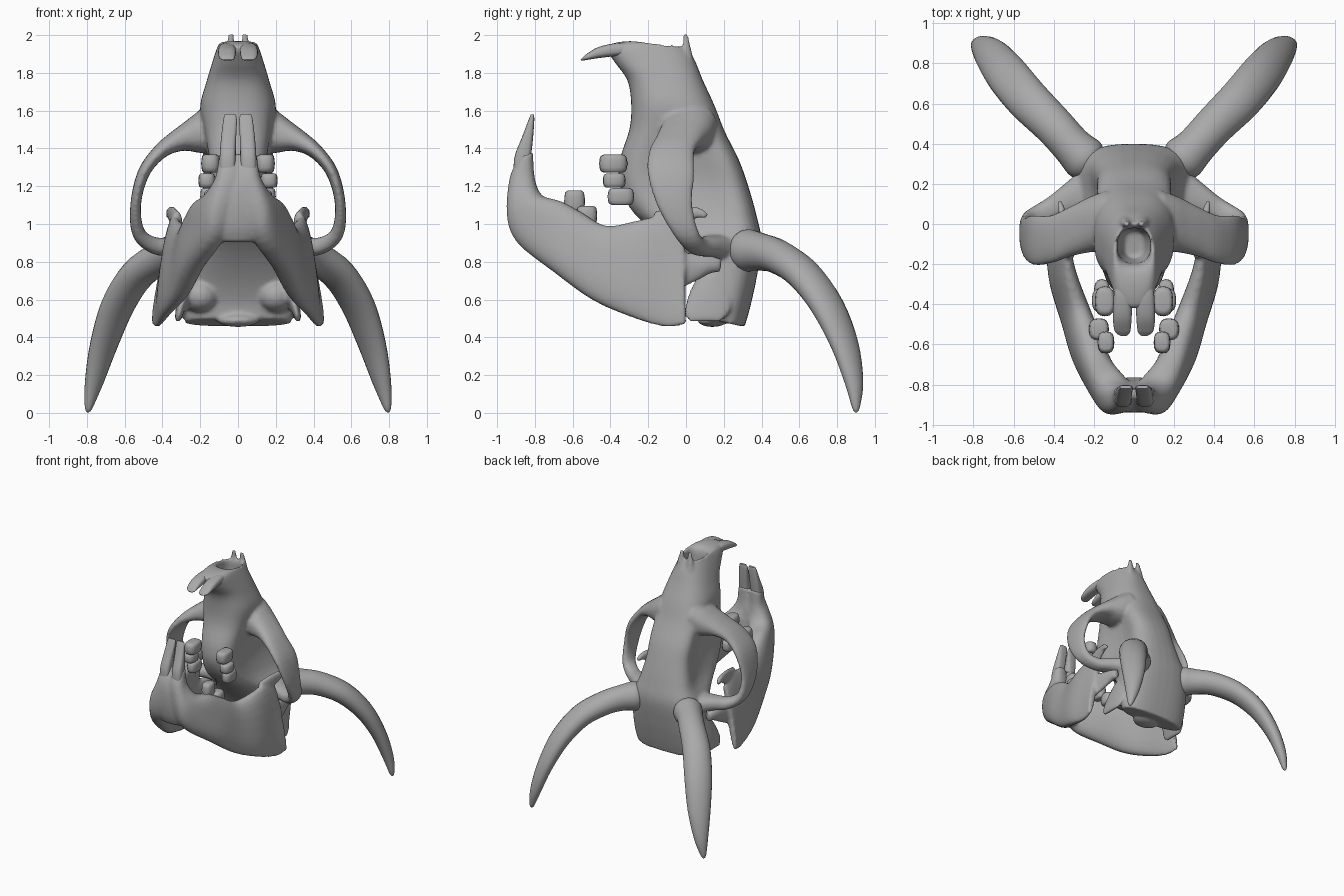
import bpy, bmesh, math
from mathutils import Vector

bone = bpy.data.materials.new("bone grey")
bone.diffuse_color = (0.40, 0.40, 0.40, 1)


def spline(secs, k):
    """Catmull-Rom interpolation of section tuples."""
    n = max(len(s) for s in secs)
    s = [tuple(q) + (0,) * (n - len(q)) for q in secs]
    out = []
    for i in range(len(s) - 1):
        p0, p1, p2, p3 = s[max(i - 1, 0)], s[i], s[i + 1], s[min(i + 2, len(s) - 1)]
        for j in range(k):
            t = j / k
            out.append([0.5 * (2 * b + (c - a) * t + (2 * a - 5 * b + 4 * c - d) * t * t
                               + (3 * b - a - 3 * c + d) * t ** 3)
                        for a, b, c, d in zip(p0, p1, p2, p3)])
    return out + [list(s[-1])]


def loft(bm, secs, side=1, n=24, k=4, e=1.0, cross=None):
    """Section: end A, end B, half thickness, pinch, taper."""
    secs = spline(secs, k)
    secs = [(Vector(q[0:3]), Vector(q[3:6]), list(q[6:]) + [0, 0]) for q in secs]
    mids = [(a + b) / 2 for a, b, _ in secs]
    rings = []
    for i, (a, b, r) in enumerate(secs):
        tan = mids[min(i + 1, len(mids) - 1)] - mids[max(i - 1, 0)]
        u = (a - b) / 2
        v = Vector(cross) if cross else tan.cross(u).normalized()
        ring = []
        for j in range(n):
            c, s = math.cos(2 * math.pi * j / n), math.sin(2 * math.pi * j / n)
            cc, ss = (math.copysign(abs(w) ** e, w) for w in (c, s))
            p = mids[i] + u * cc + v * ss * r[0] * (1 - r[1] * s ** 4) * (1 + r[2] * c)
            ring.append(bm.verts.new((p.x * side, p.y, p.z)))
        rings.append(ring)
    for p, q in zip(rings, rings[1:]):
        for j in range(n):
            bm.faces.new((p[j], p[(j + 1) % n], q[(j + 1) % n], q[j]))
    bm.faces.new(rings[0])
    bm.faces.new(rings[-1])


def tube(bm, pts, axis, side=1, **kw):
    """Path points (x, y, z, half width along axis, half thickness)."""
    d = Vector(axis).normalized()
    loft(bm, [(*(Vector(p[:3]) + d * p[3]), *(Vector(p[:3]) - d * p[3]), p[4])
              for p in pts], side, **kw)


def blob(bm, c, r):
    res = bmesh.ops.create_uvsphere(bm, u_segments=20, v_segments=12, radius=1)
    for v in res["verts"]:
        v.co = Vector((v.co.x * r[0] + c[0], v.co.y * r[1] + c[1], v.co.z * r[2] + c[2]))


def finish(bm, name, voxel=0, smooth=3):
    bmesh.ops.recalc_face_normals(bm, faces=bm.faces)
    me = bpy.data.meshes.new(name)
    bm.to_mesh(me)
    bm.free()
    ob = bpy.data.objects.new(name, me)
    bpy.context.collection.objects.link(ob)
    me.materials.append(bone)
    bpy.context.view_layer.objects.active = ob
    ob.select_set(True)
    if voxel:
        m = ob.modifiers.new("fuse", "REMESH")
        m.mode, m.voxel_size, m.use_smooth_shade = "VOXEL", voxel, True
        m = ob.modifiers.new("soften", "SMOOTH")
        m.factor, m.iterations = 0.5, smooth
    else:
        bpy.ops.object.shade_smooth_by_angle(angle=math.radians(50))
    ob.select_set(False)
    return ob


# Cranium: nasal cavity, snout, orbit region, braincase, occiput
bm = bmesh.new()
loft(bm, [
    (0, -.17, 1.70, 0, -.03, 1.72, .05),
    (0, -.19, 1.82, 0, -.02, 1.84, .08),
    (0, -.21, 1.94, 0, -.02, 1.915, .083),
    (0, -.30, 1.968, 0, -.005, 1.945, .095),
    (0, -.42, 1.94, 0, .01, 1.93, .11),
    (0, -.38, 1.86, 0, .05, 1.86, .135),
    (0, -.31, 1.76, 0, .09, 1.76, .165),
    (0, -.29, 1.63, 0, .15, 1.63, .20),
    (0, -.30, 1.50, 0, .205, 1.49, .225, .18, -.1),
    (0, -.35, 1.34, 0, .28, 1.34, .235, .36, -.18),
    (0, -.35, 1.20, 0, .33, 1.20, .235, .38, -.2),
    (0, -.27, 1.05, 0, .375, 1.04, .26, .28, -.22),
    (0, -.10, .90, 0, .40, .90, .29, .05, -.2),
    (0, .02, .74, 0, .375, .72, .30, 0, -.1),
    (0, .09, .60, 0, .34, .56, .30),
    (0, .11, .50, 0, .31, .455, .28),
], n=40, e=.8, cross=(1, 0, 0))
blob(bm, (0, .14, .49), (.11, .08, .035))           # occipital condyle
for s in (1, -1):
    # Cheek arch
    tube(bm, [(.12, .02, 1.50, .15, .14), (.21, .0, 1.475, .14, .105),
              (.31, -.035, 1.445, .125, .062), (.41, -.075, 1.385, .12, .04),
              (.50, -.08, 1.27, .125, .032), (.542, -.06, 1.10, .095, .028),
              (.525, 0, .95, .07, .035), (.44, .06, .885, .065, .045),
              (.34, .12, .88, .085, .055), (.22, .18, .87, .13, .08)],
         (0, 1, 0), s, e=.85)
    # Ear region and flared wing beside it
    blob(bm, (s * .20, .14, .62), (.10, .11, .09))
    tube(bm, [(.25, .16, .72, .10, .05), (.285, .13, .62, .12, .035),
              (.31, .11, .53, .12, .022), (.32, .10, .485, .09, .014)],
         (0, 1, 0), s)
    # Nasal bone tips
    tube(bm, [(.045, .012, 1.86, .035, .03), (.04, .003, 1.95, .025, .018),
              (.035, -.003, 2.012, .013, .010)], (1, 0, 0), s)
finish(bm, "cranium", .0125, 3)

# Lower jaw: two mirrored halves meeting at the chin
bm = bmesh.new()
tube(bm, [(0, -.855, 1.33, .03, .07), (0, -.865, 1.22, .066, .11),
          (0, -.86, 1.10, .08, .145), (0, -.845, .98, .08, .15),
          (0, -.83, .905, .065, .10)], (0, 1, 0), e=.85)
for s in (1, -1):
    loft(bm, [
        (.05, -.81, 1.38, .05, -.88, 1.36, .05),
        (.055, -.80, 1.24, .055, -.935, 1.24, .065),
        (.12, -.76, 1.15, .075, -.94, 1.05, .09),
        (.195, -.66, 1.12, .125, -.89, .90, .083),
        (.225, -.55, 1.06, .24, -.70, .745, .08),
        (.27, -.42, .99, .31, -.50, .60, .07),
        (.32, -.25, 1.02, .385, -.30, .51, .057),
        (.335, -.10, 1.05, .425, -.12, .455, .036),
        (.345, -.01, .98, .45, 0, .465, .025)], s, e=.8)
    # Coronoid hook and jaw joint
    tube(bm, [(.32, -.15, 1.0, .03, .07), (.345, -.03, 1.04, .022, .055),
              (.36, .06, 1.06, .02, .03), (.37, .11, 1.04, .014, .015)], (1, 0, 0), s)
    tube(bm, [(.38, -.10, .75, .03, .12), (.36, .03, .77, .03, .08),
              (.34, .12, .785, .035, .05), (.33, .185, .78, .025, .035)], (1, 0, 0), s)
finish(bm, "lower_jaw", .0125, 3)

for s, tag in ((1, "right"), (-1, "left")):
    # Horn sweeping out, back and down
    bm = bmesh.new()
    tube(bm, [(.215, .29, .86, .09, .09), (.245, .325, .86, .112, .112),
              (.31, .39, .853, .10, .10), (.40, .49, .825, .10, .09),
              (.53, .62, .735, .107, .082),
              (.635, .745, .57, .106, .072), (.71, .84, .36, .088, .057),
              (.762, .89, .16, .055, .042), (.79, .90, .03, .022, .02),
              (.793, .90, .002, .004, .004)], (1, -1, 0), s, n=20)
    finish(bm, "horn_" + tag)

    # Front teeth
    bm = bmesh.new()
    tube(bm, [(.05, -.24, 1.91, .04, .03), (.055, -.34, 1.925, .045, .034),
              (.058, -.45, 1.91, .047, .03), (.058, -.52, 1.885, .042, .016),
              (.055, -.545, 1.873, .032, .008), (.052, -.557, 1.868, .015, .003)],
         (1, 0, 0), s, e=.75)
    finish(bm, "upper_incisor_" + tag)
    bm = bmesh.new()
    tube(bm, [(.055, -.86, 1.22, .045, .05), (.055, -.865, 1.34, .043, .045),
              (.05, -.84, 1.45, .04, .03), (.042, -.818, 1.55, .036, .015),
              (.042, -.813, 1.58, .028, .008)], (1, 0, 0), s, e=.65)
    finish(bm, "lower_incisor_" + tag)

    # Cheek teeth
    bm = bmesh.new()
    for x, y, z, hx, hy, hz in ((.145, -.385, 1.32, .05, .075, .048),
                                (.165, -.38, 1.23, .045, .06, .038),
                                (.16, -.345, 1.145, .04, .07, .045),
                                (.14, -.59, 1.12, .042, .055, .058),
                                (.175, -.525, 1.045, .05, .055, .05)):
        tube(bm, [(x, y, z - hz, hx * .6, hy * .6), (x, y, z - hz * .8, hx * .9, hy * .9),
                  (x, y, z, hx, hy), (x, y, z + hz * .8, hx * .9, hy * .9),
                  (x, y, z + hz, hx * .6, hy * .6)], (1, 0, 0), s, n=16, k=2, e=.75)
    finish(bm, "cheek_teeth_" + tag)
